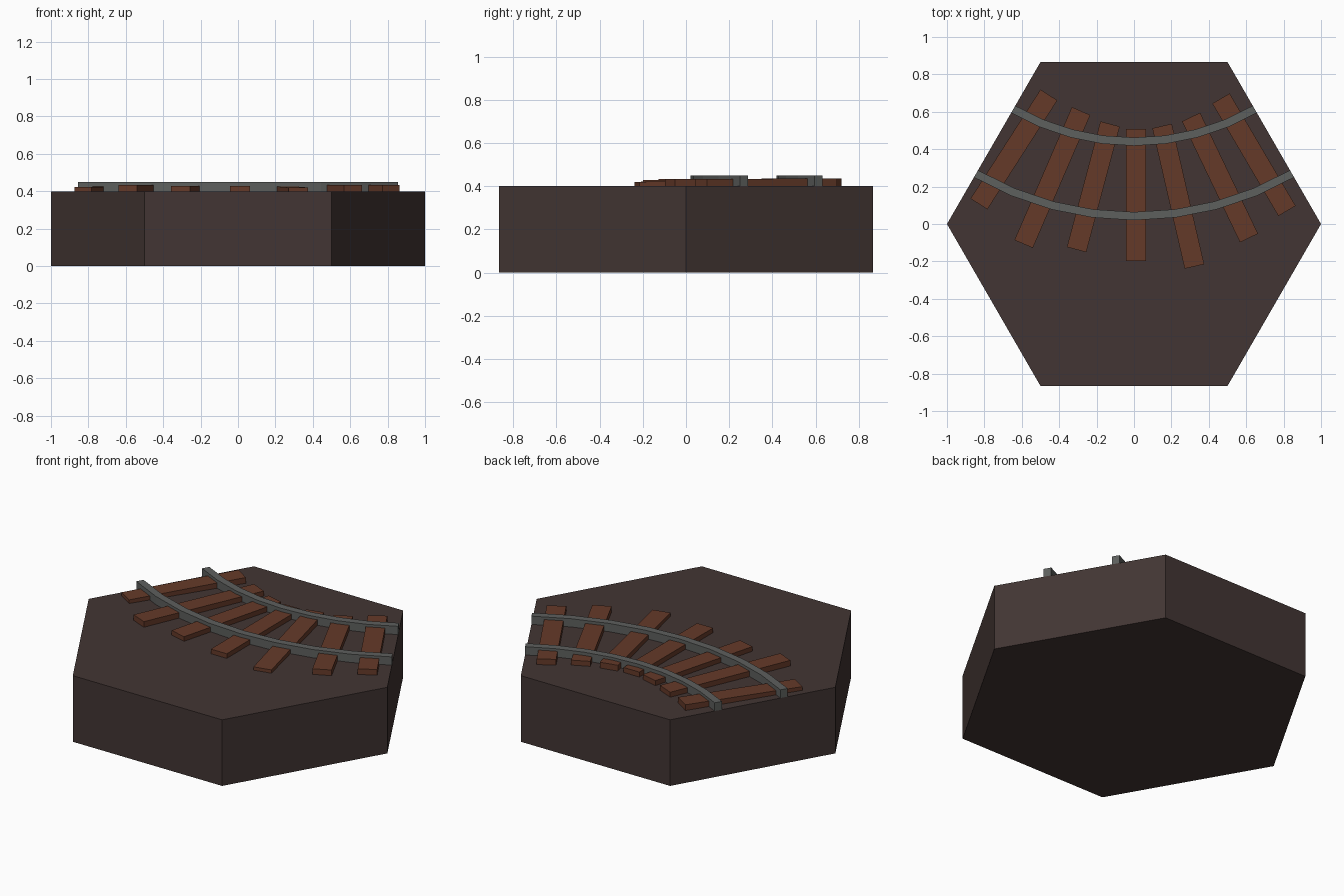
import bpy, bmesh, math
from mathutils import Vector

if "Cube" in bpy.data.objects:
    bpy.data.objects.remove(bpy.data.objects["Cube"])


def material(name, rgb):
    m = bpy.data.materials.new(name)
    m.diffuse_color = (*rgb, 1)
    m.use_nodes = True
    m.node_tree.nodes["Principled BSDF"].inputs["Base Color"].default_value = m.diffuse_color
    return m


EARTH = material("earth", (0.055, 0.036, 0.033))
WOOD = material("wood", (0.13, 0.042, 0.022))
STEEL = material("steel", (0.11, 0.115, 0.11))


def loft(name, sections, mat):
    """Skin a row of equal cross-sections and cap both ends."""
    bm = bmesh.new()
    rings = [[bm.verts.new(p) for p in s] for s in sections]
    n = len(rings[0])
    for a, b in zip(rings, rings[1:]):
        for i in range(n):
            j = (i + 1) % n
            bm.faces.new((a[i], a[j], b[j], b[i]))
    bm.faces.new(rings[0])
    bm.faces.new(rings[-1][::-1])
    bmesh.ops.recalc_face_normals(bm, faces=bm.faces)
    mesh = bpy.data.meshes.new(name)
    bm.to_mesh(mesh)
    bm.free()
    mesh.materials.append(mat)
    ob = bpy.data.objects.new(name, mesh)
    bpy.context.collection.objects.link(ob)
    return ob


TOP = 0.4

# Hexagonal ground tile
hexagon = [(math.cos(math.radians(60 * i)), math.sin(math.radians(60 * i))) for i in range(6)]
loft("ground_tile", [[(x, y, z) for x, y in hexagon] for z in (0, TOP)], EARTH)

# Curved rails, sharing a centre where the two tile edges would meet
CENTRE_Y = math.sqrt(3)
SEGMENTS = 8


def rail(name, radius, width=0.044, height=0.05):
    sections = []
    for i in range(SEGMENTS + 1):
        a = math.radians(-30 + 60 * i / SEGMENTS)
        sections.append([(r * math.sin(a), CENTRE_Y - r * math.cos(a), z)
                         for r, z in ((radius - width / 2, TOP), (radius + width / 2, TOP),
                                      (radius + width / 2, TOP + height),
                                      (radius - width / 2, TOP + height))])
    loft(name, sections, STEEL)


rail("inner_rail", 1.292)
rail("outer_rail", 1.69)

# Uneven wooden ties: back end (x, y, top), front end (x, y, top)
ties = [
    ((-0.455, 0.69, 0.435), (-0.829, 0.107, 0.422)),
    ((-0.283, 0.604, 0.43), (-0.59, -0.107, 0.434)),
    ((-0.128, 0.535, 0.43), (-0.307, -0.137, 0.428)),
    ((0.01, 0.508, 0.43), (0.01, -0.198, 0.428)),
    ((0.15, 0.524, 0.435), (0.323, -0.227, 0.42)),
    ((0.305, 0.572, 0.43), (0.615, -0.075, 0.434)),
    ((0.465, 0.671, 0.435), (0.818, 0.07, 0.434)),
]
for k, (back, front) in enumerate(ties, 1):
    along = Vector(front[:2]) - Vector(back[:2])
    side = Vector((-along.y, along.x)).normalized() * 0.0535
    sections = []
    for x, y, top in (back, front):
        sections.append([(x + s * side.x, y + s * side.y, z)
                         for s, z in ((-1, TOP - 0.01), (1, TOP - 0.01), (1, top), (-1, top))])
    loft(f"tie_{k}", sections, WOOD)
